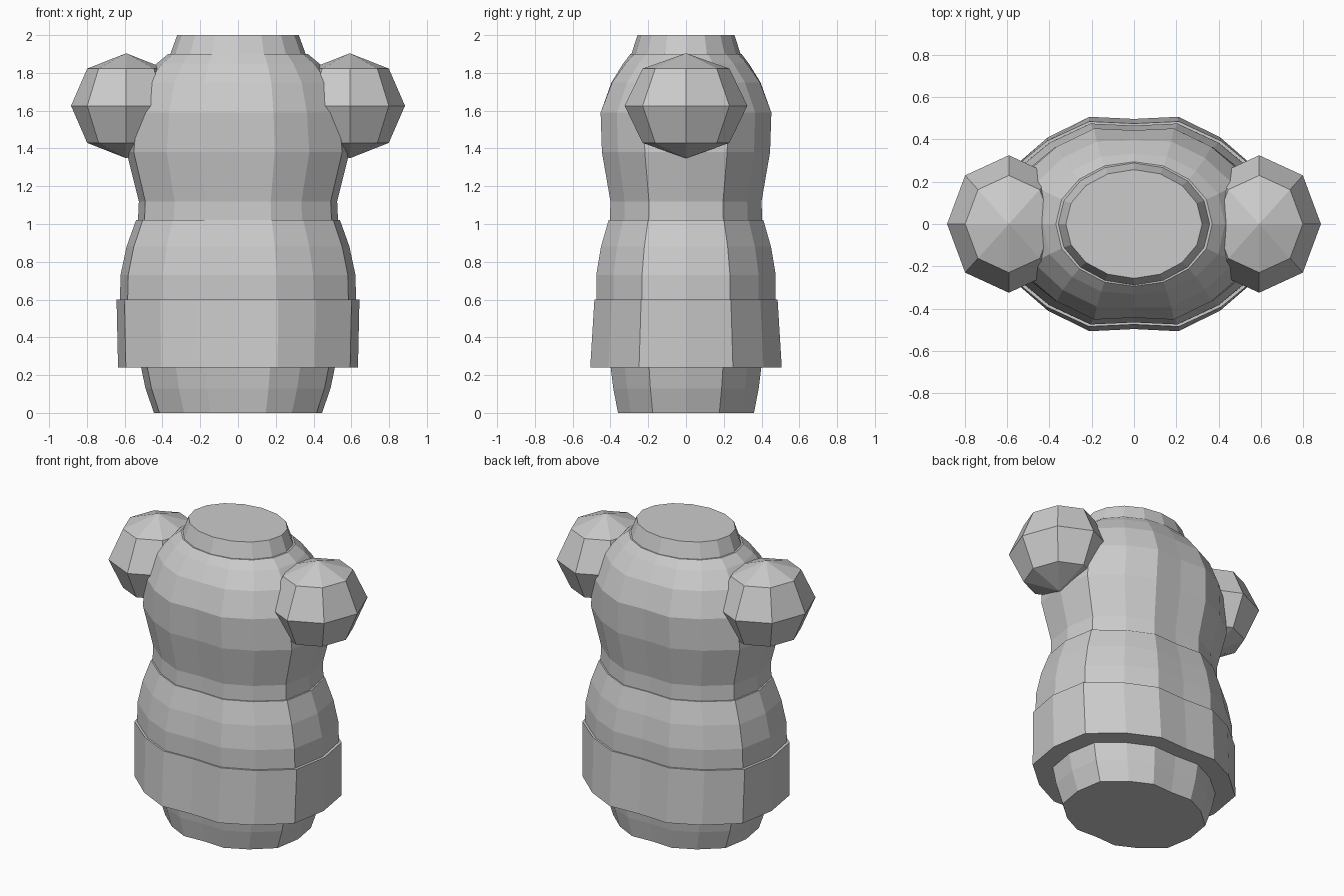
import bpy, bmesh
from math import sin, cos, pi

if "Cube" in bpy.data.objects:
    bpy.data.objects.remove(bpy.data.objects["Cube"])

# Quarter of the boxy 16-sided body section, as fractions of the half width and depth
BOXY = [(1, 0), (0.935, 0.49), (0.64, 0.81), (0.33, 1), (0, 0.98)]
ROUND = [(cos(i * pi / 8), sin(i * pi / 8)) for i in range(5)]


def section(z, rx, ry, roundness=0):
    q = [((b[0] + (r[0] - b[0]) * roundness) * rx,
          (b[1] + (r[1] - b[1]) * roundness) * ry) for b, r in zip(BOXY, ROUND)]
    half = q + [(-x, y) for x, y in q[-2::-1]]
    return [(x, y, z) for x, y in half + [(-x, -y) for x, y in half[1:-1]]]


def finish(name, bm):
    bmesh.ops.recalc_face_normals(bm, faces=bm.faces)
    mesh = bpy.data.meshes.new(name)
    bm.to_mesh(mesh)
    bm.free()
    obj = bpy.data.objects.new(name, mesh)
    bpy.context.collection.objects.link(obj)
    return obj


def loft(name, rings):
    bm = bmesh.new()
    loops = [[bm.verts.new(p) for p in section(*r)] for r in rings]
    for a, b in zip(loops, loops[1:]):
        for i in range(16):
            j = (i + 1) % 16
            bm.faces.new((a[i], a[j], b[j], b[i]))
    bm.faces.new(loops[0])
    bm.faces.new(loops[-1])
    return finish(name, bm)


# Hips below the skirt band
loft("hips", [(0, 0.445, 0.36), (0.13, 0.49, 0.385), (0.25, 0.515, 0.40)])

# Flared band around the lower body
loft("skirt_band", [(0.24, 0.635, 0.507), (0.6, 0.643, 0.485)])

# Belly, narrowing to the waist
loft("belly", [(0.59, 0.625, 0.475), (0.73, 0.622, 0.475),
               (0.88, 0.59, 0.45), (1.02, 0.54, 0.41)])

# Chest and rounded shoulders
loft("chest", [(1.01, 0.53, 0.403), (1.12, 0.525, 0.40), (1.38, 0.59, 0.445),
               (1.59, 0.57, 0.452), (1.75, 0.51, 0.40, 0.3),
               (1.85, 0.43, 0.335, 0.6), (1.9, 0.37, 0.295, 0.9)])

# Neck collar
loft("neck", [(1.89, 0.362, 0.292, 1), (2.0, 0.322, 0.257, 1)])

# Low-poly shoulder balls
for side, name in ((-1, "shoulder_left"), (1, "shoulder_right")):
    bm = bmesh.new()
    bmesh.ops.create_uvsphere(bm, u_segments=8, v_segments=4, radius=1)
    bmesh.ops.scale(bm, vec=(0.292, 0.325, 0.278), verts=bm.verts)
    bmesh.ops.translate(bm, vec=(side * 0.592, 0, 1.626), verts=bm.verts)
    finish(name, bm)
